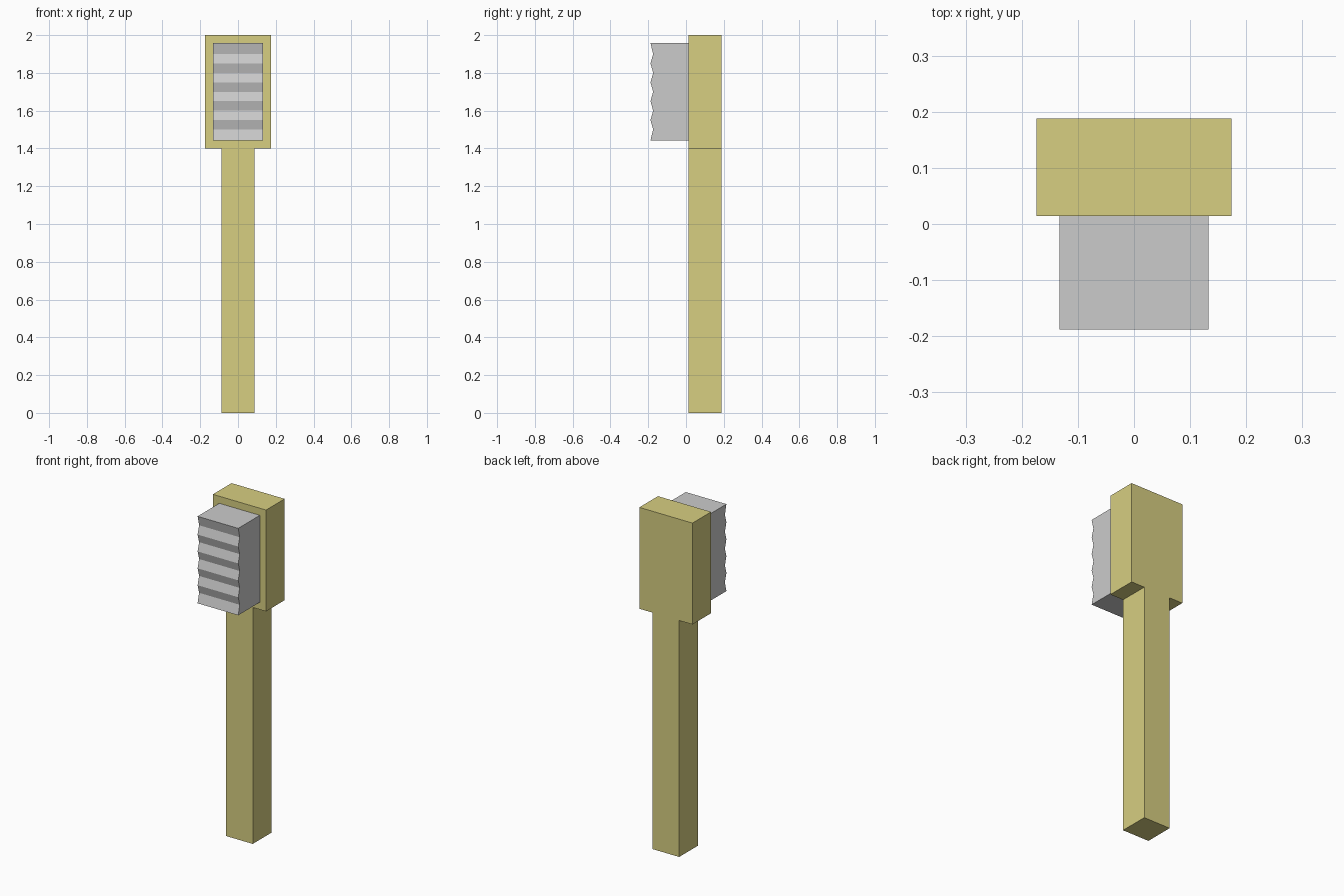
import bpy
import bmesh

if "Cube" in bpy.data.objects:
    bpy.data.objects.remove(bpy.data.objects["Cube"])


def extrude_profile(name, points, to_3d, offset):
    """Fill a closed 2D profile and extrude it by a vector."""
    bm = bmesh.new()
    face = bm.faces.new([bm.verts.new(to_3d(a, b)) for a, b in points])
    result = bmesh.ops.extrude_face_region(bm, geom=[face], use_keep_orig=True)
    moved = [g for g in result["geom"] if isinstance(g, bmesh.types.BMVert)]
    bmesh.ops.translate(bm, verts=moved, vec=offset)
    bmesh.ops.recalc_face_normals(bm, faces=bm.faces)
    mesh = bpy.data.meshes.new(name)
    bm.to_mesh(mesh)
    bm.free()
    obj = bpy.data.objects.new(name, mesh)
    bpy.context.collection.objects.link(obj)
    return obj


FRONT, BACK = 0.014, 0.188

# Handle and wider head block, one mirrored outline in x/z
half = [(0.087, 0.0), (0.087, 1.4), (0.174, 1.4), (0.174, 2.0)]
outline = half + [(-x, z) for x, z in reversed(half)]
handle = extrude_profile("brush_handle", outline,
                         lambda x, z: (x, FRONT, z), (0, BACK - FRONT, 0))
paint = bpy.data.materials.new("handle_yellow")
paint.diffuse_color = (0.68, 0.62, 0.22, 1.0)
paint.use_nodes = True
paint.node_tree.nodes["Principled BSDF"].inputs["Base Color"].default_value = paint.diffuse_color
handle.data.materials.append(paint)

# Bristle block with a zigzag front, outline in y/z
TIP, VALLEY = -0.188, -0.174
heights = [1.443] + [1.5 + 0.05 * i for i in range(9)] + [1.958]
zigzag = [(VALLEY if i % 2 else TIP, z) for i, z in enumerate(heights)]
profile = [(FRONT, heights[0])] + zigzag + [(FRONT, heights[-1])]
extrude_profile("bristles", profile,
                lambda y, z: (-0.133, y, z), (0.266, 0, 0))
